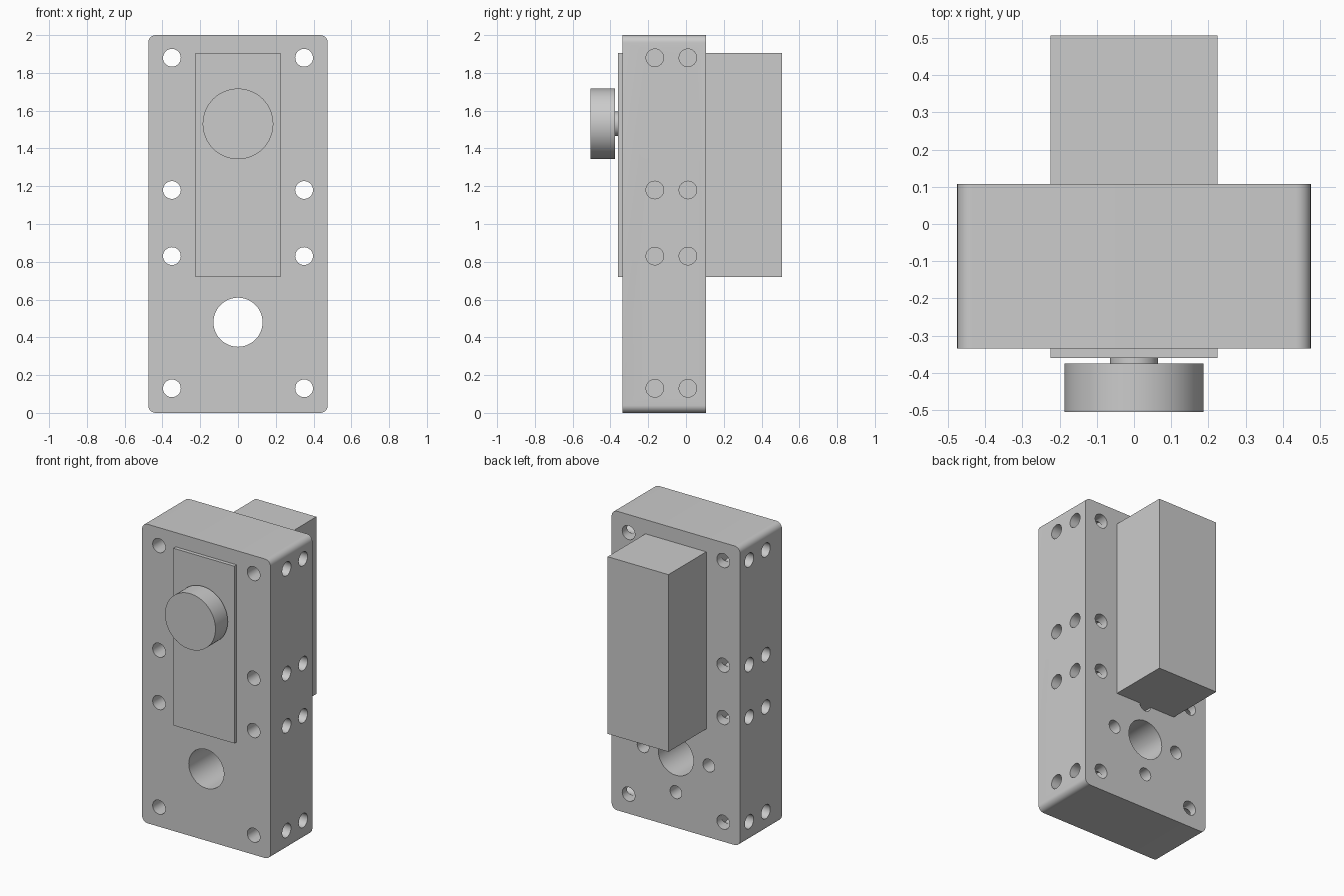
import bpy, bmesh, math
from mathutils import Matrix, Vector

if "Cube" in bpy.data.objects:
    bpy.data.objects.remove(bpy.data.objects["Cube"])


def finish(name, bm):
    bmesh.ops.recalc_face_normals(bm, faces=bm.faces)
    mesh = bpy.data.meshes.new(name)
    bm.to_mesh(mesh)
    bm.free()
    obj = bpy.data.objects.new(name, mesh)
    bpy.context.collection.objects.link(obj)
    return obj


def box(name, lo, hi, corner=0):
    lo, hi = Vector(lo), Vector(hi)
    bm = bmesh.new()
    bmesh.ops.create_cube(bm, size=1, matrix=Matrix.Translation((lo + hi) / 2)
                          @ Matrix.Diagonal((*(hi - lo), 1)))
    if corner:  # round only the edges that run along y
        edges = [e for e in bm.edges
                 if abs(e.verts[0].co.y - e.verts[1].co.y) > 0.01]
        bmesh.ops.bevel(bm, geom=edges, offset=corner, segments=8,
                        profile=0.5, affect='EDGES')
    return finish(name, bm)


def cylinders(name, specs, axis, sides=48):
    """Each spec is (centre, radius, length), all along one axis."""
    turn = Matrix.Rotation(math.pi / 2, 4, 'X' if axis == 'Y' else 'Y')
    bm = bmesh.new()
    for centre, r, length in specs:
        bmesh.ops.create_cone(bm, cap_ends=True, segments=sides, radius1=r,
                              radius2=r, depth=length,
                              matrix=Matrix.Translation(centre) @ turn)
    return finish(name, bm)


def smooth(obj):
    bpy.ops.object.select_all(action='DESELECT')
    obj.select_set(True)
    bpy.context.view_layer.objects.active = obj
    bpy.ops.object.shade_smooth_by_angle(angle=math.radians(30))


FRONT, BACK, HALF = -0.335, 0.107, 0.475
rows = (0.13, 0.83, 1.18, 1.88)

# Main plate with rounded corners
body = box("mounting_body", (-HALF, FRONT, 0), (HALF, BACK, 2), corner=0.04)

# Through holes: bolt holes plus the large bore
through = [((s * 0.35, -0.1, z), 0.047, 1) for s in (-1, 1) for z in rows]
through.append(((0, -0.1, 0.48), 0.13, 1))

# Blind holes in both sides
side = [((s * 0.4, y, z), 0.0465, 0.2)
        for s in (-1, 1) for y in (-0.165, 0.01) for z in rows]

# Blind holes around the bore on the back
ring = [((0.243 * math.cos(a), BACK, 0.48 + 0.243 * math.sin(a)), 0.043, 0.3)
        for a in (i * math.pi / 2 for i in range(4))]

for name, specs, axis in (("through_cutter", through, 'Y'),
                          ("side_cutter", side, 'X'),
                          ("ring_cutter", ring, 'Y')):
    cutter = cylinders(name, specs, axis)
    mod = body.modifiers.new(name, 'BOOLEAN')
    mod.operation, mod.solver, mod.object = 'DIFFERENCE', 'EXACT', cutter
    bpy.context.view_layer.objects.active = body
    bpy.ops.object.modifier_apply(modifier=name)
    bpy.data.objects.remove(cutter)
smooth(body)

# Housing that passes through the plate
box("inner_housing", (-0.225, -0.36, 0.72), (0.225, 0.507, 1.905))

# Shaft and knob
smooth(cylinders("knob_shaft", [((0, -0.3675, 1.53), 0.065, 0.015)], 'Y'))
smooth(cylinders("knob", [((0, -0.44, 1.53), 0.187, 0.13)], 'Y', 64))
